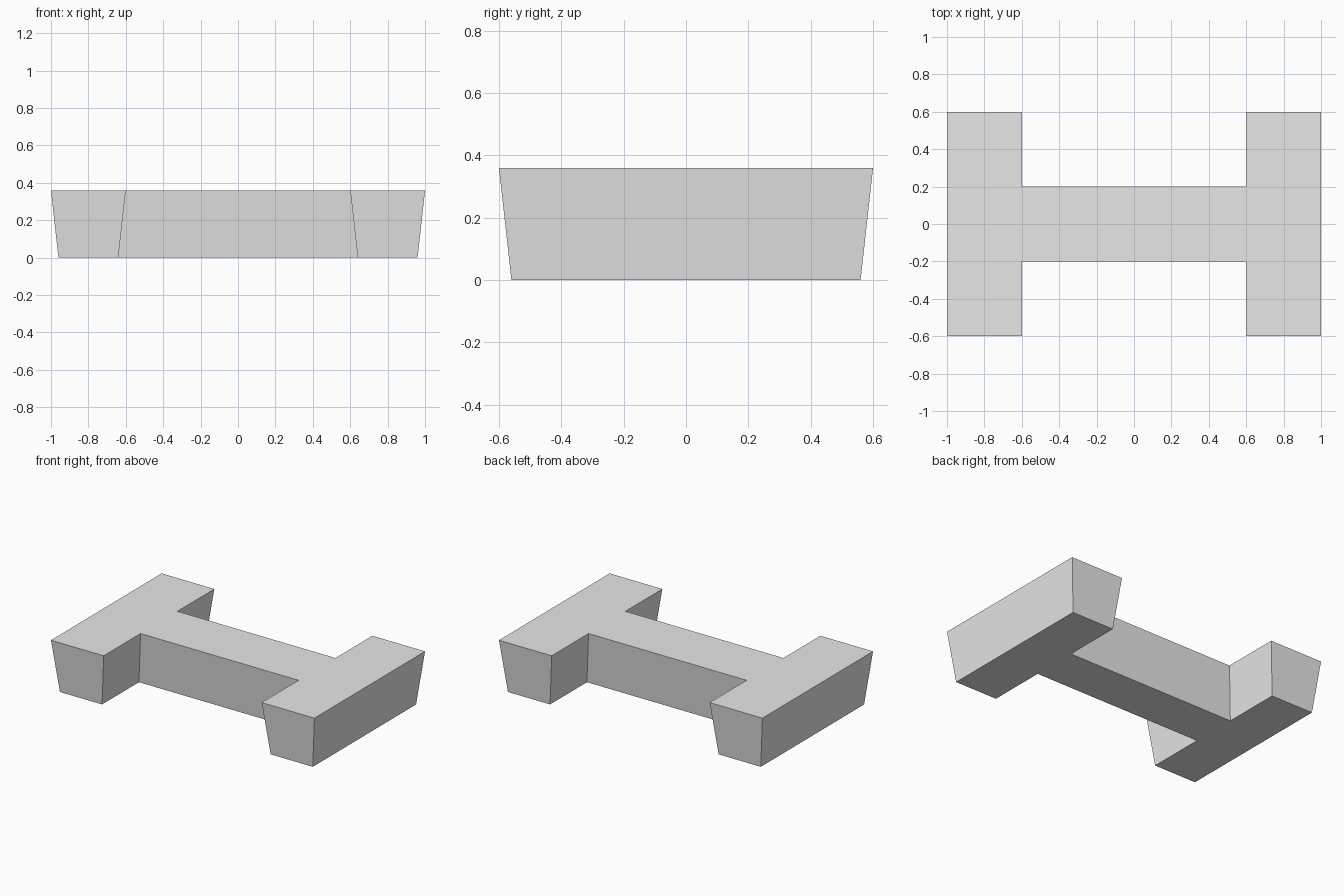
import bpy
import bmesh

TOP = 0.36      # height of the block
INSET = 0.04    # how far the walls lean in at the base

cube = bpy.data.objects.get("Cube")
if cube:
    bpy.data.objects.remove(cube, do_unlink=True)

# Single plain grey
grey = bpy.data.materials.new("light_grey")
grey.use_nodes = True
grey.diffuse_color = (0.8, 0.8, 0.8, 1)
grey.node_tree.nodes["Principled BSDF"].inputs["Base Color"].default_value = (0.8, 0.8, 0.8, 1)


def h_outline(inset):
    """Counter-clockwise H outline, pulled in evenly by inset."""
    end, side = 1 - inset, 0.6 - inset
    inner, web = 0.6 + inset, 0.2 - inset
    quarter = [(end, side), (inner, side), (inner, web)]
    half = quarter + [(-x, y) for x, y in reversed(quarter)]
    return half + [(-x, -y) for x, y in half]


# H-shaped block with walls tapering towards the base
bm = bmesh.new()
bottom = [bm.verts.new((x, y, 0)) for x, y in h_outline(INSET)]
top = [bm.verts.new((x, y, TOP)) for x, y in h_outline(0)]
count = len(top)
for i in range(count):
    j = (i + 1) % count
    bm.faces.new((bottom[i], bottom[j], top[j], top[i]))
bm.faces.new(top)
bm.faces.new(bottom[::-1])
bmesh.ops.recalc_face_normals(bm, faces=bm.faces)

mesh = bpy.data.meshes.new("h_block")
bm.to_mesh(mesh)
bm.free()
mesh.materials.append(grey)
bpy.context.collection.objects.link(bpy.data.objects.new("h_block", mesh))
